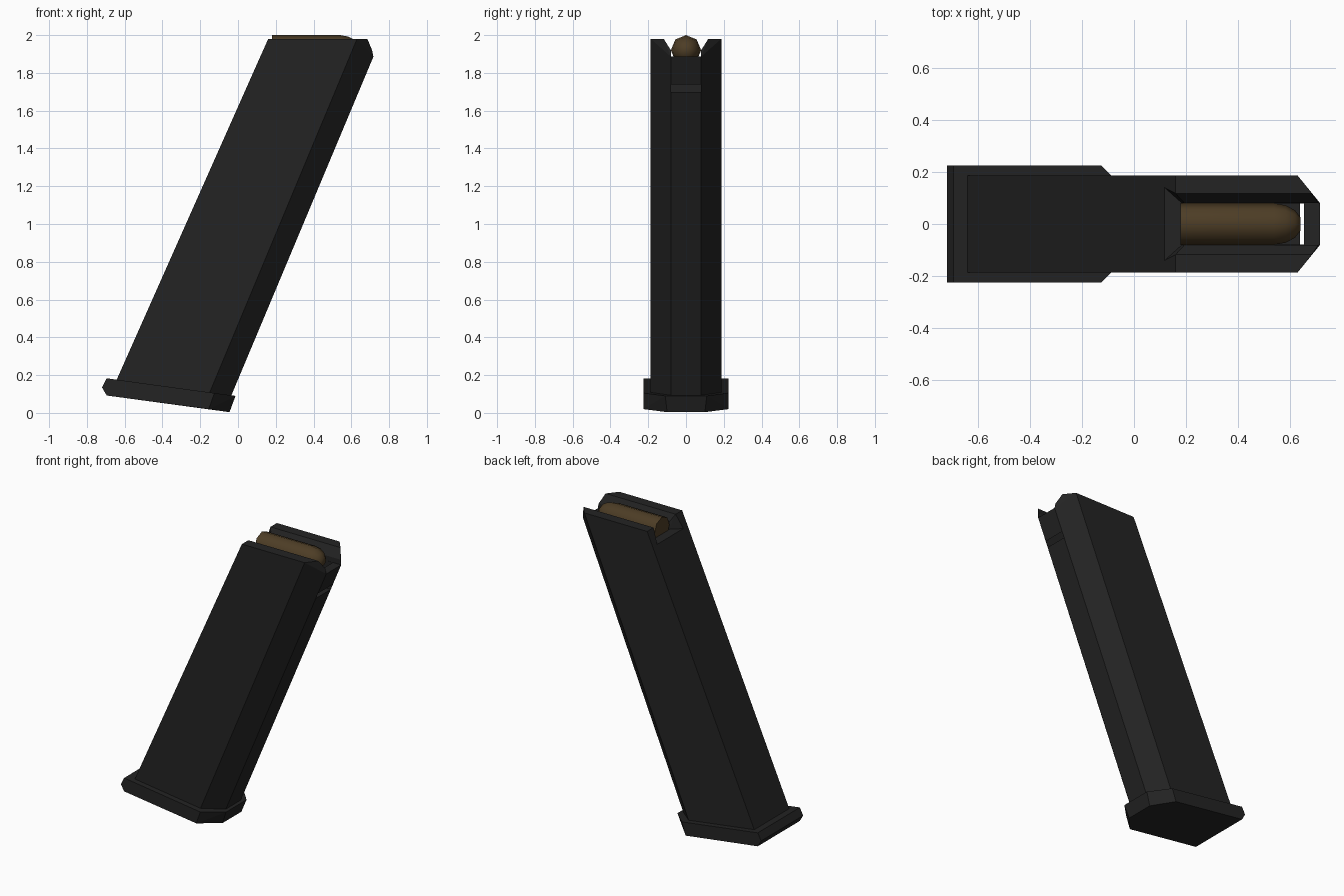
import bpy, bmesh, math

if "Cube" in bpy.data.objects:
    bpy.data.objects.remove(bpy.data.objects["Cube"])


def material(name, rgb):
    m = bpy.data.materials.new(name)
    m.diffuse_color = (*rgb, 1)
    m.use_nodes = True
    m.node_tree.nodes["Principled BSDF"].inputs["Base Color"].default_value = m.diffuse_color
    return m


BLACK = material("matte black", (0.017, 0.017, 0.017))
BRASS = material("dull brass", (0.075, 0.047, 0.019))


def finish(name, bm, mat):
    bmesh.ops.recalc_face_normals(bm, faces=bm.faces)
    me = bpy.data.meshes.new(name)
    bm.to_mesh(me)
    bm.free()
    me.materials.append(mat)
    ob = bpy.data.objects.new(name, me)
    bpy.context.collection.objects.link(ob)
    return ob


def hull(name, pts, mat, both=True):
    """Convex solid; 'both' repeats every point across y = 0."""
    bm = bmesh.new()
    for x, y, z in pts:
        bm.verts.new((x, y, z))
        if both:
            bm.verts.new((x, -y, z))
    res = bmesh.ops.convex_hull(bm, input=bm.verts)
    junk = {g for g in res["geom_interior"] + res["geom_unused"]
            if isinstance(g, bmesh.types.BMVert)}
    bmesh.ops.delete(bm, geom=list(junk), context='VERTS')
    bmesh.ops.dissolve_limit(bm, angle_limit=math.radians(1.5),
                             verts=bm.verts, edges=bm.edges)
    return finish(name, bm, mat)


# leaning body with chamfered front corners
W, FLOOR, TOP = 0.187, 1.886, 1.98
body = hull("magazine_body", [
    (-0.658, W, 0.14), (-0.17, W, 0.06), (-0.053, 0.08, 0.05),
    (0.118, W, FLOOR), (0.591, W, FLOOR), (0.717, 0.08, FLOOR)], BLACK)

# well under the round, open at the top
cutter = hull("well_cutter", [
    (x, 0.079, z) for x in (0.19, 0.655) for z in (1.7, 2.0)], BLACK)
cutter.hide_render = True
cutter.hide_set(True)
cut = body.modifiers.new("well", 'BOOLEAN')
cut.object = cutter
cut.operation = 'DIFFERENCE'
cut.solver = 'EXACT'

# feed lips on both sides, flared at the back
for side, label in ((1, "left"), (-1, "right")):
    pts = [(0.118, W, FLOOR), (0.591, W, FLOOR), (0.717, 0.08, FLOOR),
           (0.118, 0.14, FLOOR), (0.185, 0.08, FLOOR),
           (0.71, 0.08, 1.92), (0.195, 0.08, 1.92),
           (0.16, W, TOP), (0.63, W, TOP), (0.685, 0.118, TOP), (0.16, 0.118, TOP)]
    hull("feed_lip_" + label, [(x, side * y, z) for x, y, z in pts], BLACK, both=False)

# tilted base plate with bevelled back and pointed front
hull("base_plate", [
    (-0.695, 0.225, 0.183), (-0.72, 0.225, 0.135), (-0.695, 0.225, 0.092),
    (-0.125, 0.225, 0.105), (-0.155, 0.225, 0.02),
    (-0.013, 0.11, 0.09), (-0.045, 0.10, 0.004)], BLACK)

# round with a blunt rounded nose
bm = bmesh.new()
N = 8
rings = []
for x, r in ((0.18, 0.08), (0.54, 0.08), (0.585, 0.072), (0.62, 0.053), (0.642, 0.025)):
    rings.append([bm.verts.new((x, r * math.sin(2 * math.pi * i / N),
                                1.92 + r * math.cos(2 * math.pi * i / N)))
                  for i in range(N)])
for a, b in zip(rings, rings[1:]):
    for i in range(N):
        j = (i + 1) % N
        bm.faces.new((a[i], a[j], b[j], b[i]))
bm.faces.new(rings[0])
bm.faces.new(rings[-1])
bullet = finish("top_round", bm, BRASS)
bpy.context.view_layer.objects.active = bullet
bullet.select_set(True)
bpy.ops.object.shade_smooth_by_angle(angle=math.radians(50))
